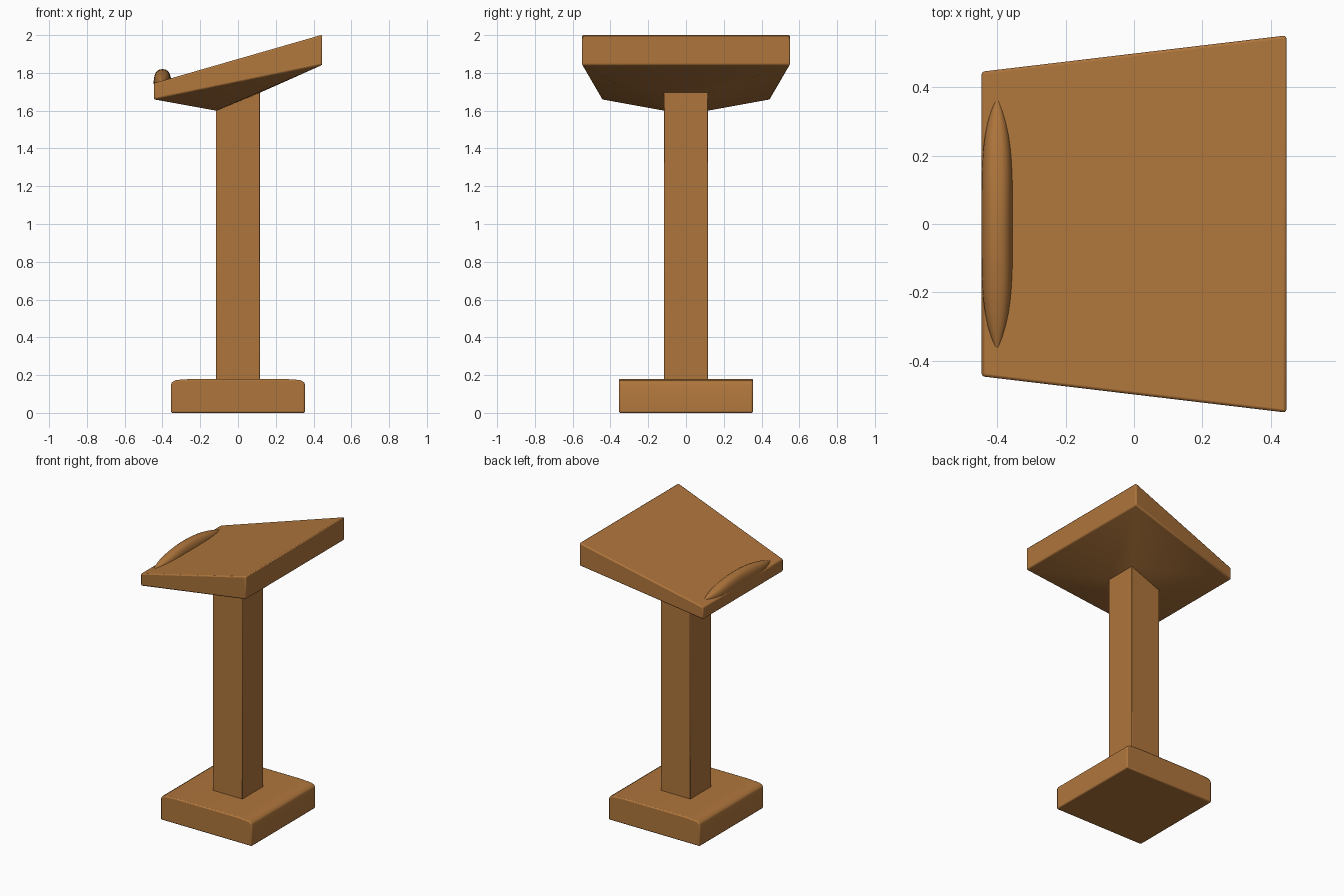
import bpy, bmesh, math

if "Cube" in bpy.data.objects:
    bpy.data.objects.remove(bpy.data.objects["Cube"])

wood = bpy.data.materials.new("warm wood")
wood.diffuse_color = (0.43, 0.18, 0.045, 1)
wood.use_nodes = True
wood.node_tree.nodes["Principled BSDF"].inputs["Base Color"].default_value = wood.diffuse_color


def loft(name, rings, bevel=0.0, angle=35):
    """Skin a list of equal-length point rings and cap both ends."""
    bm = bmesh.new()
    vs = [[bm.verts.new(p) for p in r] for r in rings]
    n = len(rings[0])
    for a, b in zip(vs, vs[1:]):
        for i in range(n):
            j = (i + 1) % n
            bm.faces.new((a[i], a[j], b[j], b[i]))
    bm.faces.new(vs[0][::-1])
    bm.faces.new(vs[-1])
    bmesh.ops.recalc_face_normals(bm, faces=bm.faces)
    me = bpy.data.meshes.new(name)
    bm.to_mesh(me)
    bm.free()
    me.materials.append(wood)
    ob = bpy.data.objects.new(name, me)
    bpy.context.collection.objects.link(ob)
    if bevel:
        m = ob.modifiers.new("soft edges", 'BEVEL')
        m.width, m.segments = bevel, 2
        m.limit_method, m.angle_limit = 'ANGLE', math.radians(50)
    bpy.ops.object.select_all(action='DESELECT')
    bpy.context.view_layer.objects.active = ob
    ob.select_set(True)
    bpy.ops.object.shade_smooth_by_angle(angle=math.radians(angle))
    return ob


def ring(x, yl, yr, zl, zr):
    """Four corners, with separate half depth and height at the low and high side."""
    return [(-x, -yl, zl), (x, -yr, zr), (x, yr, zr), (-x, yl, zl)]


# foot: profile with rounded side shoulders, extruded front to back
half = [(0.355, 0.0), (0.355, 0.15), (0.35, 0.162), (0.33, 0.174), (0.24, 0.18)]
profile = half + [(-x, z) for x, z in reversed(half)]
loft("base", [[(x, y, z) for x, z in profile] for y in (-0.355, 0.355)], 0.008, 50)

# square post with sloped top
loft("post", [ring(0.116, 0.116, 0.116, 0.17, 0.17),
              ring(0.116, 0.116, 0.116, 1.61, 1.705)], 0.004)

# slanted desk with a funnel-shaped underside
loft("desk", [ring(0.116, 0.116, 0.116, 1.60, 1.695),
              ring(0.446, 0.446, 0.552, 1.66, 1.842),
              ring(0.446, 0.446, 0.552, 1.745, 2.002)], 0.008)

# crescent book stop along the low edge
stations = []
for k in range(-10, 11):
    t = k / 10
    w = 0.004 + 0.043 * (1 - t ** 4)
    h = 0.016 + 0.064 * (1 - t * t)
    arc = []
    for i in range(13):
        a = math.pi * i / 12
        c, s = math.cos(a), math.sin(a)
        arc.append((-0.4 + w * math.copysign(abs(c) ** 0.8, c), 0.37 * t,
                    1.74 + h * max(s, 0) ** 0.8))
    stations.append(arc)
loft("book_stop", stations, 0, 50)
